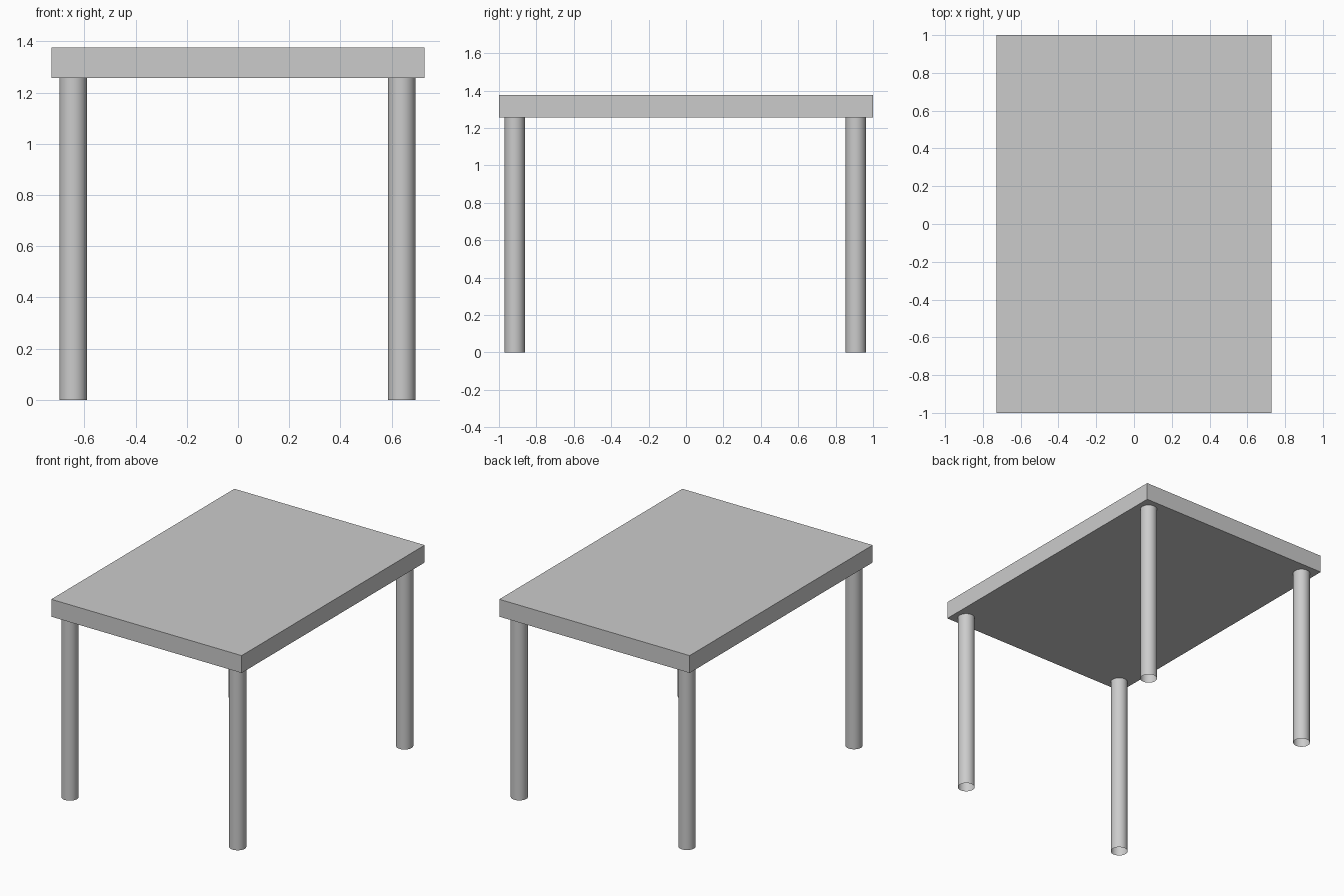
import bpy
import math

if "Cube" in bpy.data.objects:
    bpy.data.objects.remove(bpy.data.objects["Cube"])

LEG_HEIGHT = 1.257
TOP_HEIGHT = 1.377
LEG_RADIUS = 0.054

# Rectangular slab top
bpy.ops.mesh.primitive_cube_add(size=1, location=(0, 0, (LEG_HEIGHT + TOP_HEIGHT) / 2))
top = bpy.context.object
top.name = "table_top"
top.scale = (1.456, 2.0, TOP_HEIGHT - LEG_HEIGHT)
bpy.ops.object.transform_apply(location=False, rotation=False, scale=True)


# Open-ended round tube leg
def add_leg(name, x, y):
    bpy.ops.mesh.primitive_cylinder_add(
        vertices=32, radius=LEG_RADIUS, depth=LEG_HEIGHT,
        end_fill_type='NOTHING', location=(x, y, LEG_HEIGHT / 2))
    leg = bpy.context.object
    leg.name = name
    bpy.ops.object.shade_smooth_by_angle(angle=math.radians(30))


# Four legs, set very slightly off centre under the top
for depth_name, y in (("front", -0.916), ("back", 0.908)):
    for side_name, x in (("left", -0.644), ("right", 0.639)):
        add_leg(f"{depth_name}_{side_name}_leg", x, y)
